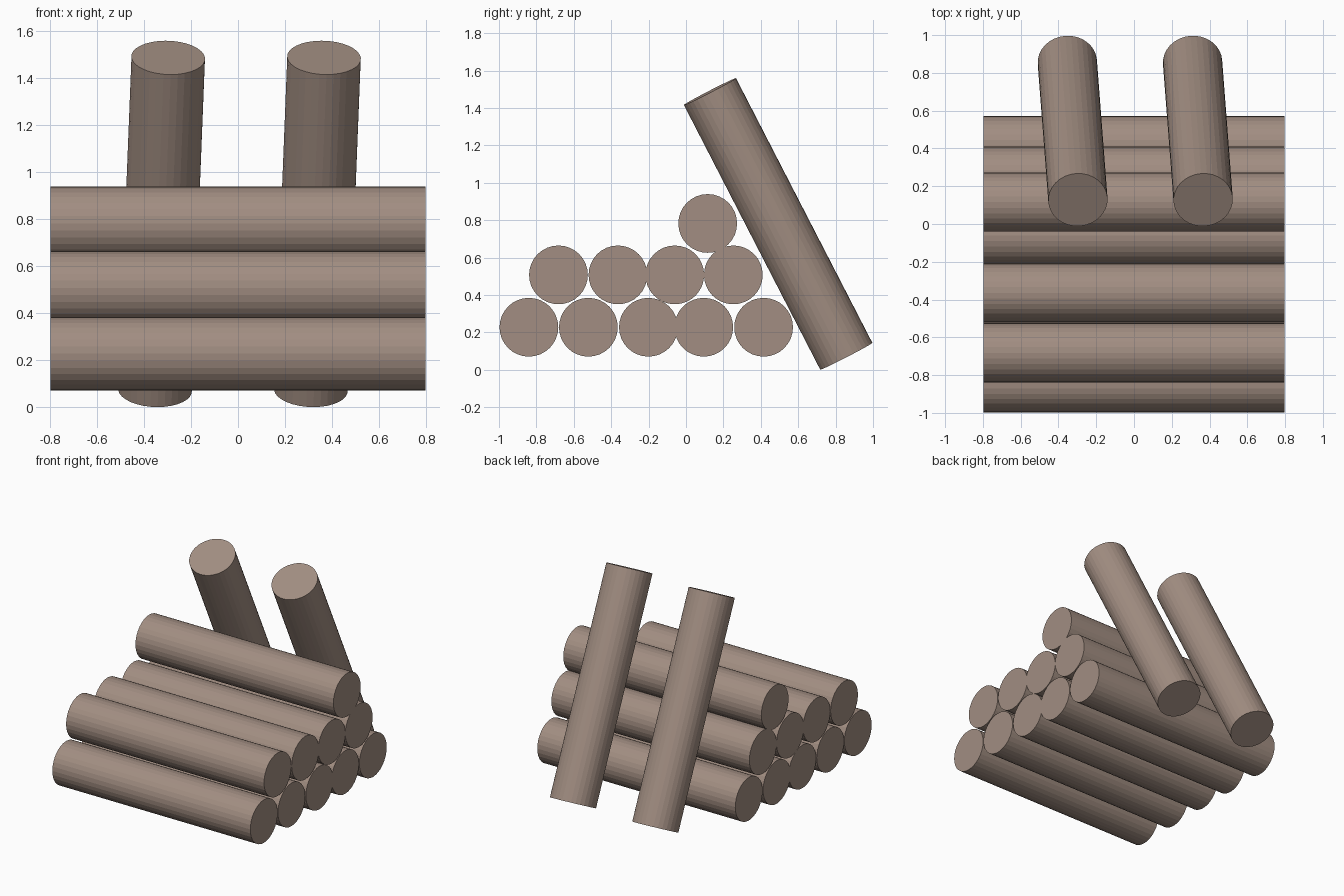
import bpy
from mathutils import Vector

if "Cube" in bpy.data.objects:
    bpy.data.objects.remove(bpy.data.objects["Cube"])

R = 0.157        # log radius
HALF = 0.797     # half log length
SIDES = 32

bark = bpy.data.materials.new("brown_wood")
bark.diffuse_color = (0.36, 0.27, 0.223, 1)
bark.use_nodes = True
bark.node_tree.nodes["Principled BSDF"].inputs["Base Color"].default_value = bark.diffuse_color


def log(name, a, b):
    """Plain cylinder running from point a to point b."""
    a, b = Vector(a), Vector(b)
    d = b - a
    bpy.ops.mesh.primitive_cylinder_add(
        vertices=SIDES, radius=R, depth=d.length, location=(a + b) / 2,
        rotation=d.to_track_quat('Z', 'Y').to_euler())
    ob = bpy.context.object
    ob.name = name
    ob.data.materials.append(bark)
    return ob


# Stacked logs: row name, height, y positions
rows = [
    ("bottom_log", 0.228, (-0.84, -0.522, -0.201, 0.095, 0.415)),
    ("middle_log", 0.508, (-0.682, -0.364, -0.06, 0.253)),
    ("top_log", 0.783, (0.116,)),
]
for name, z, ys in rows:
    for i, y in enumerate(ys):
        log(f"{name}_{i + 1}", (-HALF, y, z), (HALF, y, z))

# Two logs leaning on the back of the stack
for i, x in enumerate((-0.325, 0.338)):
    log(f"leaning_log_{i + 1}", (x - 0.028, 0.857, 0.073), (x + 0.028, 0.128, 1.488))
